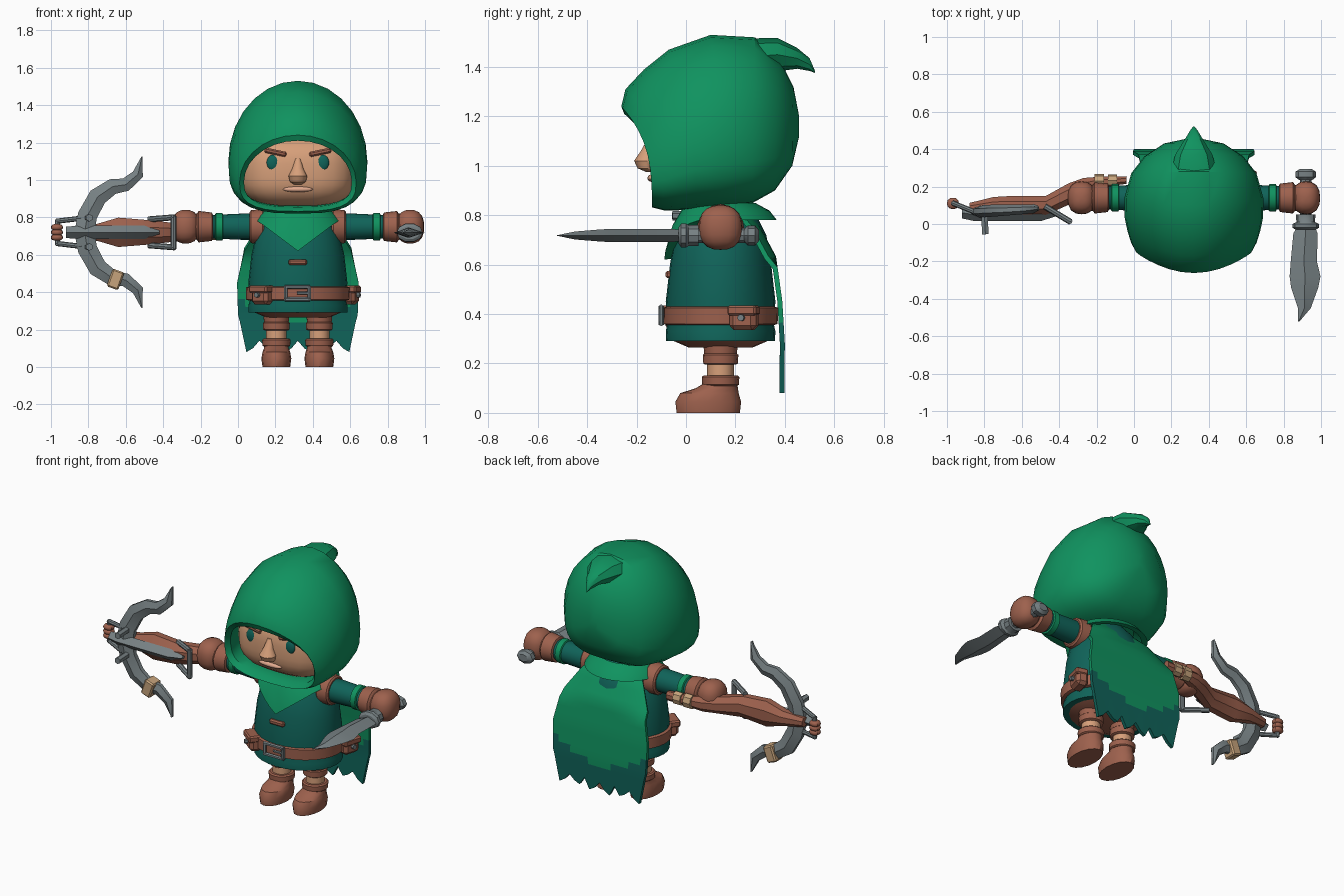
import bpy, bmesh, math
from mathutils import Vector, Matrix

cube = bpy.data.objects.get("Cube")
if cube:
    bpy.data.objects.remove(cube, do_unlink=True)

CX, CY = 0.32, 0.14      # body axis
BZ = 0.72                # crossbow height
parts = []


def material(name, r, g, b):
    m = bpy.data.materials.new(name)
    m.use_nodes = True
    m.diffuse_color = (r, g, b, 1)
    m.node_tree.nodes["Principled BSDF"].inputs["Base Color"].default_value = (r, g, b, 1)
    return m


GREEN = material("hood green", 0.005, 0.29, 0.115)
TEAL = material("tunic teal", 0.005, 0.125, 0.1)
BROWN = material("leather brown", 0.34, 0.12, 0.075)
SKIN = material("skin", 0.68, 0.35, 0.195)
LIP = material("lip", 0.75, 0.4, 0.27)
STEEL = material("steel grey", 0.185, 0.22, 0.23)
TAN = material("strap tan", 0.57, 0.37, 0.2)


def finish(name, bm, mat):
    bmesh.ops.recalc_face_normals(bm, faces=bm.faces)
    me = bpy.data.meshes.new(name)
    bm.to_mesh(me)
    bm.free()
    me.materials.append(mat)
    ob = bpy.data.objects.new(name, me)
    bpy.context.collection.objects.link(ob)
    parts.append(ob)
    return ob


def skin(name, rings, mat, closed=True, caps=(True, True)):
    """Bridge a list of equal point rings."""
    bm = bmesh.new()
    rows = [[bm.verts.new(p) for p in ring] for ring in rings]
    n = len(rows[0])
    for a, b in zip(rows, rows[1:]):
        for i in range(n if closed else n - 1):
            j = (i + 1) % n
            bm.faces.new((a[i], a[j], b[j], b[i]))
    for use, row in zip(caps, (rows[0], rows[-1])):
        if use and closed:
            bm.faces.new(row)
    bmesh.ops.remove_doubles(bm, verts=bm.verts, dist=0.0002)
    return finish(name, bm, mat)


def spow(v, p):
    return math.copysign(abs(v) ** p, v)


def loft(name, axis, stations, mat, seg=16, p=1.0, phase=0.0):
    """Stations are (along axis, centre u, centre v, radius u, radius v)."""
    rings = []
    for t, cu, cv, ru, rv in stations:
        ring = []
        for i in range(seg):
            a = 2 * math.pi * i / seg + phase
            u, v = cu + ru * spow(math.cos(a), p), cv + rv * spow(math.sin(a), p)
            ring.append({"x": (t, u, v), "y": (u, t, v), "z": (u, v, t)}[axis])
        rings.append(ring)
    return skin(name, rings, mat)


def ball(name, c, r, mat, p=1.0, seg=20):
    bm = bmesh.new()
    bmesh.ops.create_uvsphere(bm, u_segments=seg, v_segments=seg // 2 + 2, radius=1)
    for v in bm.verts:
        k = 1 / sum(abs(q) ** (2 / p) for q in v.co) ** (p / 2)
        v.co = [c[i] + r[i] * v.co[i] * k for i in range(3)]
    return finish(name, bm, mat)


def box(name, c, size, mat, rot=0, axis="Z", bevel=0.008):
    bm = bmesh.new()
    bmesh.ops.create_cube(bm, size=1, matrix=Matrix.Diagonal((*size, 1)))
    bmesh.ops.bevel(bm, geom=bm.edges[:], offset=bevel, segments=1, affect="EDGES")
    bm.transform(Matrix.Translation(c) @ Matrix.Rotation(math.radians(rot), 4, axis))
    return finish(name, bm, mat)


def rods(name, pts, r, mat, seg=8):
    bm = bmesh.new()
    for a, b in zip(pts, pts[1:]):
        a, b = Vector(a), Vector(b)
        d = b - a
        m = Matrix.Translation((a + b) / 2) @ d.to_track_quat("Z", "Y").to_matrix().to_4x4()
        bmesh.ops.create_cone(bm, cap_ends=True, segments=seg, radius1=r, radius2=r,
                              depth=d.length + r, matrix=m)
    return finish(name, bm, mat)


# Tunic, shorts and belt
body = [(0.29, .265, .22), (0.33, .265, .222), (0.36, .255, .215), (0.45, .265, .222),
        (0.6, .248, .205), (0.72, .22, .185), (0.79, .17, .15), (0.85, .1, .1)]
loft("tunic", "z", [(z, CX, CY, a, b) for z, a, b in body], TEAL, 28)
loft("shorts", "z", [(z, CX, CY, a, b) for z, a, b in ((.265, .17, .13), (.295, .24, .2))], BROWN, 20)
loft("belt", "z", [(z, CX, CY, a, a - .045) for z, a in ((.355, .26), (.36, .276), (.425, .278), (.432, .26))], BROWN, 28)
x0, x1, z0, z1, yb = 0.255, 0.38, 0.362, 0.428, -0.1
rods("buckle", [(x0, yb, z0), (x1, yb, z0), (x1, yb, z1), (x0, yb, z1), (x0, yb, z0)], 0.011, STEEL, 6)
rods("buckle_pin", [(0.32, yb, .395), (x1, yb, .395)], 0.008, STEEL, 6)
box("chest_toggle", (CX, -0.068, 0.56), (0.1, 0.03, 0.03), BROWN)
for name, c, rot in (("front_pouch", (0.13, -0.03, 0.385), -38), ("side_pouch", (0.6, 0.235, 0.385), 75)):
    box(name, c, (0.11, 0.075, 0.1), BROWN, rot, bevel=0.018)
    out = Matrix.Rotation(math.radians(rot), 3, "Z") @ Vector((0, -0.04, 0))
    c = Vector(c)
    box(name + "_flap", c + out * .2 + Vector((0, 0, .03)), (0.12, 0.075, 0.04), BROWN, rot)
    rods(name + "_stud", [c + out * .8, c + out * 1.2], 0.014, STEEL)

# Legs, boots and arms
for s, side in ((-1, "right"), (1, "left")):
    lx = CX + s * 0.115
    loft(side + "_trouser", "z", [(z, lx, CY, r, r) for z, r in ((.195, .062), (.2, .07), (.235, .072), (.24, .066), (.3, .072))], BROWN)
    loft(side + "_shin", "z", [(z, lx, CY, .054, .054) for z in (.13, .21)], SKIN)
    loft(side + "_boot", "z", [(0, lx, .09, .074, .128), (.045, lx, .09, .08, .133), (.08, lx, .095, .074, .118),
                               (.1, lx, .125, .066, .085), (.12, lx, CY, .064, .068)], BROWN)
    loft(side + "_boot_cuff", "z", [(z, lx, CY, r, r) for z, r in ((.108, .066), (.114, .074), (.145, .076), (.152, .068))], BROWN)

    def arm(name, profile, mat):
        loft(side + name, "x", [(CX + s * d, CY, 0.75, r, r) for d, r in profile], mat)
    arm("_armhole", ((.18, .088), (.19, .095), (.25, .088), (.258, .078)), BROWN)
    arm("_sleeve", ((.15, .07), (.3, .07), (.48, .062)), TEAL)
    arm("_sleeve_band", ((.4, .066), (.404, .073), (.438, .073), (.442, .066)), GREEN)
    arm("_glove_cuff", ((.455, .064), (.46, .076), (.53, .084), (.54, .07), (.58, .065)), BROWN)
    ball(side + "_fist", (CX + s * 0.6, CY, 0.75), (.075, .088, .09), BROWN, 0.8, 16)

# Head and face
HC, HR = (CX, 0.12, 1.05), (0.31, 0.27, 0.2)
ball("head", HC, HR, SKIN, 2 / 3, 32)
loft("nose", "z", [(1.115, CX, -.14, .014, .012), (1.06, CX, -.155, .03, .028), (1.02, CX, -.162, .05, .048),
                   (.99, CX, -.158, .042, .038), (.975, CX, -.145, .02, .016)], SKIN, 12)
ball("mouth", (CX, -0.138, 0.95), (.08, .018, .015), LIP)
for s, side in ((-1, "right"), (1, "left")):
    ball(side + "_eye", (CX + s * 0.133, -0.132, 1.092), (.034, .016, .042), TEAL)
    box(side + "_brow", (CX + s * 0.12, -0.135, 1.148), (.12, .035, .028), BROWN, -s * 12, "Y")

# Hood: rings run from the lining, over the rim, to the back
hood = [(0, 1.35, .1, .86, .33), (-.2, 1.25, -.05, .862, .3), (-.25, 1.21, -.11, .855, .288),
        (-.262, 1.24, -.138, .832, .312), (-.245, 1.31, -.09, .82, .336), (-.17, 1.39, -.03, .82, .355),
        (-.07, 1.47, .04, .825, .37), (.1, 1.53, .14, .83, .372), (.28, 1.52, .27, .85, .335),
        (.38, 1.43, .36, .9, .265), (.435, 1.32, .43, 1.0, .16), (.458, 1.2, .458, 1.12, .03)]
rings, SEG = [], 28
for yt, zt, yb, zb, hw in hood:
    zc, ring = zb + (zt - zb) * 0.38, []
    for i in range(SEG):
        a = 2 * math.pi * i / SEG
        up = math.cos(a)
        p = 1.0 if up > 0 else 0.7
        z = zc + spow(up, p) * ((zt - zc) if up > 0 else (zc - zb))
        f = ((z - zb) / (zt - zb)) ** 3
        ring.append((CX + hw * spow(math.sin(a), p), yb + (yt - yb) * f, z))
    rings.append(ring)
skin("hood", rings, GREEN, caps=(False, True))
loft("hood_tip", "y", [(.24, CX, 1.44, .13, .075), (.37, CX, 1.45, .1, .068), (.45, CX, 1.435, .05, .042),
                       (.5, CX, 1.41, .02, .026), (.522, CX, 1.38, .003, .004)], GREEN, 8)

# Scarf with a pointed front
scarf = []
for blend, rx, ry, inset in ((0, .16, .14, 0), (.45, .21, .198, 0), (1, .235, .228, 0), (1, .2, .19, .005)):
    ring = []
    for i in range(32):
        a = 2 * math.pi * i / 32
        dx, dy = rx * math.sin(a), -ry * math.cos(a)
        low = min(0.78, 0.62 + 0.75 * abs(dx)) if dy < 0 else 0.78
        ring.append((CX + dx, CY + dy, 0.85 + (low - 0.85) * blend + inset))
    scarf.append(ring)
skin("scarf", scarf, GREEN, caps=(False, False))

# Cape with a ragged hem and a darker lower border
keys = [(.83, .22, .13), (.75, .29, .21), (.63, .355, .285), (.45, .38, .325), (.28, .39, .32), (.11, .388, .275)]
COLS, rows = 16, []
for a, b in zip(keys, keys[1:]):
    rows += [[q + (w - q) * k / 4 for q, w in zip(a, b)] for k in range(4)]
rows.append(keys[-1])
grid = []
for r, (z, y, hw) in enumerate(rows):
    hem = max(0, r - len(rows) + 4) / 3
    tooth = [-.03, -.01, .03, .0, -.015, .035]
    grid.append([(CX + hw * (2 * c / COLS - 1), y - 0.03 * abs(2 * c / COLS - 1) ** 3 * (z > .6),
                  z + hem * tooth[min(c, COLS - c) % 6]) for c in range(COLS + 1)])
cape = skin("cape", grid, GREEN, closed=False)
cape.data.materials.append(TEAL)
for f in cape.data.polygons:
    u = (f.center.x - CX) / 0.32
    f.material_index = int(f.center.z < 0.25 + 0.14 * u * u)
mod = cape.modifiers.new("thickness", "SOLIDIFY")
mod.thickness, mod.offset = 0.02, 0
bpy.context.view_layer.objects.active = cape
bpy.ops.object.modifier_apply(modifier=mod.name)

# Short sword in the left hand
SX, SZ = 0.918, 0.718
blade = [(0, .88, .96, .02), (-.05, .852, .982, .026), (-.2, .838, .978, .027), (-.28, .832, .997, .027),
         (-.34, .84, .985, .025), (-.45, .877, .945, .016), (-.522, .876, .884, .001)]
skin("blade", [[(l, y, SZ), ((l + r) / 2, y, SZ + h), (r, y, SZ), ((l + r) / 2, y, SZ - h)] for y, l, r, h in blade], STEEL)
loft("sword_guard", "y", [(y, SX, SZ, a, b) for y, a, b in ((-.03, .055, .035), (-.02, .07, .05), (.0, .07, .052), (.01, .05, .045), (.05, .052, .045))], STEEL, 10)
loft("sword_grip", "y", [(y, SX, SZ, .03, .03) for y in (.03, .26)], STEEL, 8)
loft("pommel", "y", [(y, SX, SZ, r, r * .75) for y, r in ((.235, .035), (.25, .054), (.28, .054), (.295, .03))], STEEL, 8)

# Crossbow in the right hand: stock, rail and fittings
stock = [(-.88, .085, .03, .03), (-.75, .1, .048, .05), (-.64, .1, .055, .085), (-.47, .1, .055, .07), (-.35, .16, .062, .055),
         (-.27, .2, .05, .05), (-.18, .225, .03, .035), (-.04, .235, .022, .03)]
loft("stock", "x", [(x, y, BZ, a, b) for x, y, a, b in stock], BROWN, 8, phase=math.pi / 8)
loft("butt_strap", "x", [(x, .23, BZ, .036, .044) for x in (-.21, -.16)], TAN, 8)
loft("butt_strap_end", "x", [(x, .232, BZ, .033, .04) for x in (-.14, -.09)], TAN, 8)
loft("rail", "x", [(-.92, .06, BZ, .03, .03), (-.85, .05, BZ, .035, .036), (-.5, .05, BZ, .035, .036), (-.42, .06, BZ, .02, .01)], STEEL, 4)
rods("trigger_guard", [(-.47, .09, BZ + .07), (-.345, .015, BZ + .08), (-.345, .015, BZ - .08), (-.47, .09, BZ - .07)], 0.016, STEEL)
rods("stirrup", [(-.84, .06, BZ + .075), (-.965, .11, BZ + .06), (-.965, .11, BZ - .06), (-.84, .06, BZ - .075)], 0.014, STEEL)
for k in (-1, 0, 1):
    ball("stirrup_wrap", (-.968, .11, BZ + k * .027), (.032, .03, .018), BROWN, 0.8, 12)

# Bow limbs
limb = [(-.82, 0, .055), (-.805, .09, .052), (-.75, .19, .05), (-.67, .245, .042), (-.6, .255, .036),
        (-.535, .31, .03), (-.513, .405, .003)]
for s, side in ((1, "upper"), (-1, "lower")):
    rings = []
    for i, (x, z, w) in enumerate(limb):
        a, b = limb[max(i - 1, 0)], limb[min(i + 1, len(limb) - 1)]
        d = Vector((b[0] - a[0], b[1] - a[1])).normalized()
        if i == 0:
            d = Vector((0, 1))
        y, h = 0.065 + 0.02 * i / 6, 0.012 + 0.4 * w
        rings.append([(x - d.y * w * u, y + v * h, BZ + s * (z + d.x * w * u))
                      for u, v in ((1, .4), (0, 1), (-1, .4), (-1, -.4), (0, -1), (1, -.4))])
    skin(side + "_limb", rings, STEEL)
    rods(side + "_stud", [(-.8, .05, BZ + s * .078), (-.795, -.045, BZ + s * .078)], 0.02, STEEL, 6)
box("limb_strap", (-.655, .077, BZ - .252), (.065, .08, .1), TAN, 20, "Y")

# Smooth shading with crisp edges
bpy.ops.object.select_all(action="DESELECT")
for ob in parts:
    ob.select_set(True)
bpy.context.view_layer.objects.active = parts[0]
bpy.ops.object.shade_smooth_by_angle(angle=math.radians(35))
